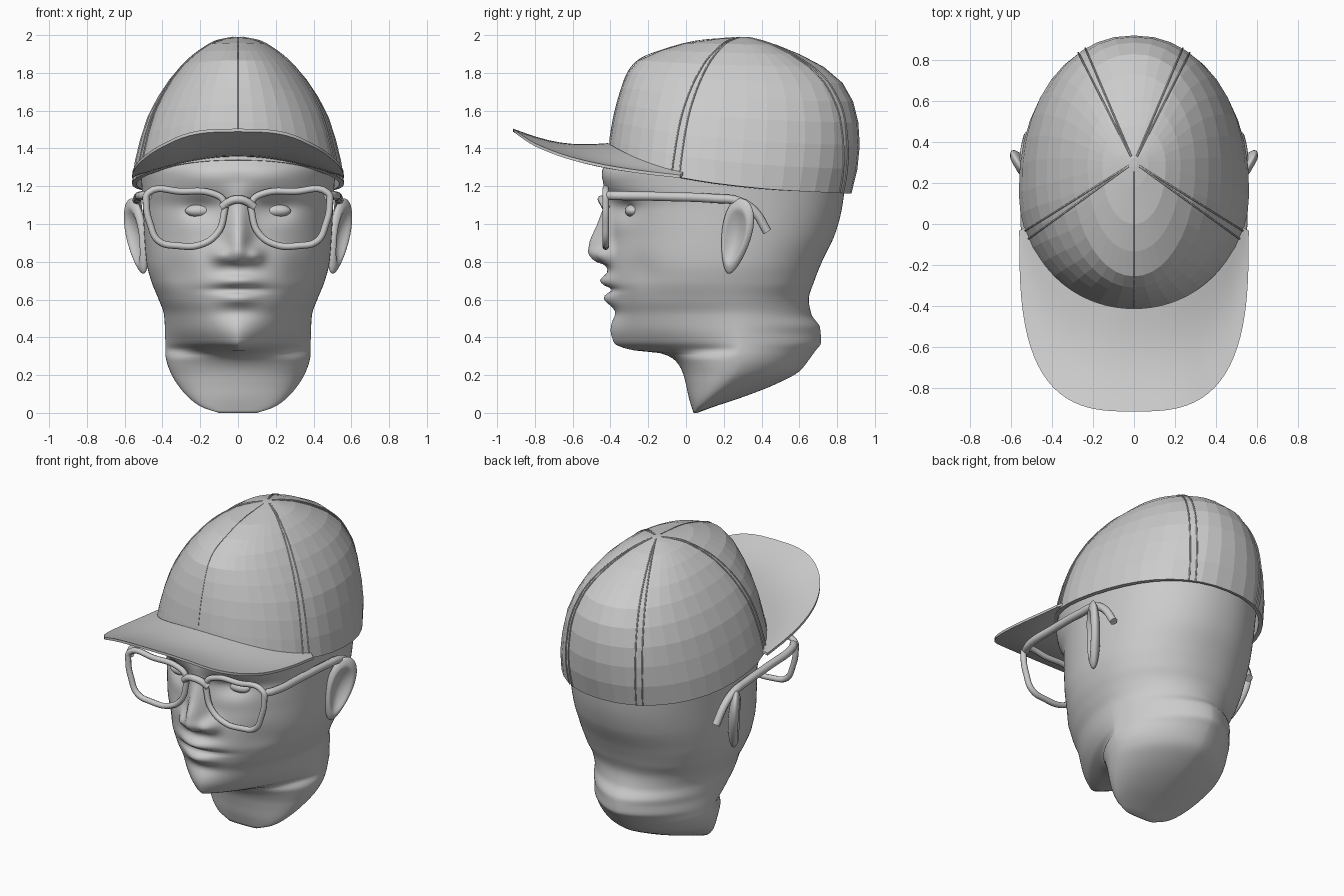
import bpy, bmesh
from math import sin, cos, pi, exp, copysign, sqrt, atan2, radians
from mathutils import Matrix

if "Cube" in bpy.data.objects:
    bpy.data.objects.remove(bpy.data.objects["Cube"])


def interp(table, t):
    """Monotone cubic interpolation of all columns after the first."""
    t = min(max(t, table[0][0]), table[-1][0])
    i = max(k for k in range(len(table) - 1) if table[k][0] <= t)
    h = table[i + 1][0] - table[i][0]
    u = (t - table[i][0]) / h
    out = []
    for c in range(1, len(table[0])):
        def slope(k):
            return (table[k + 1][c] - table[k][c]) / (table[k + 1][0] - table[k][0])

        def tangent(k):
            if k == 0:
                return slope(0)
            if k == len(table) - 1:
                return slope(k - 1)
            a, b = slope(k - 1), slope(k)
            return 2 * a * b / (a + b) if a * b > 0 else 0
        p, q = table[i][c], table[i + 1][c]
        out.append(p * (1 + 2 * u) * (1 - u) ** 2 + tangent(i) * h * u * (1 - u) ** 2
                   + q * u * u * (3 - 2 * u) + tangent(i + 1) * h * u * u * (u - 1))
    return out


def section(yf, yb, hw, yc, nf, nb, a):
    """Point on an egg-shaped slice; angle 0 is the front."""
    c, s = cos(a), sin(a)
    e = 2 / (nf if c > 0 else nb)
    x = copysign(hw * abs(s) ** e, s)
    k = abs(c) ** e
    return x, (yc - (yc - yf) * k if c > 0 else yc + (yb - yc) * k)


def add_mesh(name, bm, smooth=True):
    bmesh.ops.recalc_face_normals(bm, faces=bm.faces)
    me = bpy.data.meshes.new(name)
    bm.to_mesh(me)
    bm.free()
    if smooth:
        me.shade_smooth()
    ob = bpy.data.objects.new(name, me)
    bpy.context.collection.objects.link(ob)
    return ob


def loft(name, rings, caps=(True, True), smooth=True):
    bm = bmesh.new()
    vs = [[bm.verts.new(p) for p in r] for r in rings]
    n = len(rings[0])
    for a, b in zip(vs, vs[1:]):
        for i in range(n):
            bm.faces.new((a[i], a[(i + 1) % n], b[(i + 1) % n], b[i]))
    for use, ring in zip(caps, (vs[0], vs[-1])):
        if use:
            bm.faces.new(ring)
    return add_mesh(name, bm, smooth)


def tube(name, pts, r, cyclic=False):
    cu = bpy.data.curves.new(name, 'CURVE')
    cu.dimensions = '3D'
    cu.bevel_depth, cu.bevel_resolution, cu.resolution_u = r, 2, 6
    cu.use_fill_caps = True
    sp = cu.splines.new('BEZIER')
    sp.bezier_points.add(len(pts) - 1)
    sp.use_cyclic_u = cyclic
    for b, p in zip(sp.bezier_points, pts):
        b.co = p
        b.handle_left_type = b.handle_right_type = 'AUTO'
    ob = bpy.data.objects.new(name, cu)
    bpy.context.collection.objects.link(ob)
    return ob


def bump(x, z, cx, cz, sx, sz):
    return exp(-((x - cx) / sx) ** 2 - ((z - cz) / sz) ** 2)


# Head and neck slices: z, front y, back y, half width, widest y, front roundness
HEAD = [(0, .04, .06, .10, .05, 2), (.03, .03, .14, .19, .08, 2), (.08, .015, .29, .26, .13, 2),
        (.15, 0, .47, .32, .2, 2), (.22, -.02, .60, .36, .26, 2), (.28, -.06, .65, .38, .28, 1.9),
        (.315, -.13, .675, .385, .28, 1.5), (.335, -.30, .69, .385, .28, 1.2),
        (.37, -.375, .715, .385, .28, 1.35), (.45, -.385, .71, .387, .27, 1.65),
        (.52, -.388, .665, .392, .25, 1.8), (.6, -.395, .65, .42, .22, 1.95),
        (.7, -.405, .68, .46, .2, 2), (.8, -.405, .72, .485, .2, 2), (.95, -.39, .79, .497, .2, 2),
        (1.08, -.39, .825, .503, .2, 2), (1.2, -.43, .842, .51, .2, 2.1),
        (1.28, -.44, .85, .515, .2, 2.1), (1.35, -.40, .86, .505, .2, 2.1),
        (1.6, -.33, .84, .41, .22, 2), (1.75, -.26, .72, .29, .24, 2),
        (1.88, -.1, .55, .14, .25, 2), (1.93, .2, .3, .02, .25, 2)]
NOSE = [(.74, 0), (.78, .022), (.805, .08), (.86, .118), (.895, .118), (1.0, .08),
        (1.08, .05), (1.15, .02), (1.22, 0)]


def face_relief(x, z):
    ax = abs(x)
    d = -interp(NOSE, z)[0] * exp(-(x / .06) ** 2)
    d -= .06 * bump(ax, z, .09, .835, .045, .045)        # nostril wings
    d += .045 * bump(ax, z, .2, 1.08, .1, .06)           # eye sockets
    d -= .015 * bump(ax, z, .17, 1.25, .17, .05)         # brows
    d -= .05 * bump(x, z, 0, .70, .12, .035)             # upper lip
    d -= .04 * bump(x, z, 0, .605, .1, .035)             # lower lip
    d += .025 * bump(x, z, 0, .652, .15, .015)           # mouth line
    d += .015 * bump(x, z, 0, .53, .13, .035)            # chin groove
    d -= .015 * bump(x, z, 0, .43, .13, .06)             # chin
    d += .02 * bump(ax, z, .33, .75, .08, .1)            # cheek hollows
    return d


rings = []
for j in range(141):
    z = 1.93 * j / 140
    yf, yb, hw, yc, nf = interp(HEAD, z)
    nb = 1.65 + .5 * min(1, max(0, (z - .42) / .25))     # nape is narrower than the skull
    ring = []
    for i in range(160):
        a = 2 * pi * i / 160
        x, y = section(yf, yb, hw, yc, nf, nb, a)
        y += face_relief(x, z) * min(1, max(0, cos(a) * 3))
        ring.append((x, y, z))
    rings.append(ring)
loft("head", rings)

# Eyes and bowl-shaped ears
for side, sx in (("left", 1), ("right", -1)):
    bm = bmesh.new()
    bmesh.ops.create_uvsphere(bm, u_segments=24, v_segments=16, radius=1)
    bmesh.ops.transform(bm, verts=bm.verts, matrix=Matrix.Translation((sx * .205, -.282, 1.07))
                        @ Matrix.Diagonal((.075, .042, .034, 1)))
    add_mesh("eye_" + side, bm)

    bm = bmesh.new()
    bmesh.ops.create_uvsphere(bm, u_segments=40, v_segments=28, radius=1)
    for v in bm.verts:
        r = sqrt(v.co.y ** 2 + v.co.z ** 2)
        hollow = max(0, 1 - (r / .75) ** 2) if v.co.x > 0 else 0
        v.co = (.04 * v.co.x - .05 * hollow, .108 * v.co.y * (.8 + .25 * v.co.z), .205 * v.co.z)
    turn = Matrix.Rotation(-.2, 4, 'X') @ Matrix.Rotation(.18, 4, 'Y') @ Matrix.Rotation(-.5, 4, 'Z')
    bmesh.ops.transform(bm, verts=bm.verts, matrix=Matrix.Diagonal((sx, 1, 1, 1))
                        @ Matrix.Translation((.535, .265, .935)) @ turn)
    add_mesh("ear_" + side, bm)

# Cap crown slices: z, front y, back y, half width, widest y
CROWN = [(1.14, -.425, .87, .565, .15), (1.25, -.425, .90, .56, .15), (1.4, -.41, .92, .53, .16),
         (1.56, -.385, .91, .482, .18), (1.71, -.345, .855, .402, .2), (1.8, -.31, .775, .335, .22),
         (1.87, -.25, .66, .27, .24), (1.93, -.1, .53, .19, .26), (1.97, .06, .41, .115, .28),
         (1.99, .28, .32, .015, .3)]
RIM = [(-.43, 1.34), (-.05, 1.25), (.2, 1.21), (.5, 1.18), (.9, 1.16)]


def crown_point(a, s):
    base = section(*interp(CROWN, 1.22), 2.05, 2.2, a)
    rim = interp(RIM, base[1])[0]
    z = rim + (1.99 - rim) * sin(s * pi / 2)
    return (*section(*interp(CROWN, z), 2.05, 2.2, a), z)


def seam_point(phi, s, sx):
    """Crown point lying in a straight direction from the top when seen from above."""
    lo, hi = 0, pi
    for _ in range(24):
        mid = (lo + hi) / 2
        x, y, z = crown_point(mid, s)
        if atan2(x, .3 - y) < phi:
            lo = mid
        else:
            hi = mid
    return sx * x, y, z


crown = loft("cap_crown", [[crown_point(2 * pi * i / 40, j / 10) for i in range(40)]
                           for j in range(11)], caps=(False, True), smooth=False)
mod = crown.modifiers.new("thickness", 'SOLIDIFY')
mod.thickness, mod.offset = .025, -1

# Double stitched seams and the faint single front seam
for sx in (1, -1):
    for deg in (56, 155):
        for off in (-1.9, 1.9):
            tube("cap_seam", [seam_point(radians(deg + off), j / 20, sx) for j in range(20)], .004)
tube("cap_front_seam", [crown_point(0, .1 + .9 * j / 18) for j in range(18)], .002)

# Curved brim, thicker where it meets the crown
EDGE = [(-.92, 1.5), (-.8, 1.42), (-.6, 1.345), (-.4, 1.30), (-.2, 1.27), (-.02, 1.25)]
rows = []
for i in range(41):
    u = -1 + i / 20
    xi, yi = section(*interp(CROWN, 1.3), 2.05, 2.2, u * 1.27)
    zi = 1.25 + .17 * (1 - (xi / .56) ** 2)
    xo, yo = section(-.915, 0, .56, -.03, 3, 3, u * pi / 2 * .9999)
    zo = interp(EDGE, yo)[0]
    top, under = [], []
    for j in range(9):
        t = j / 8
        arch = cos(u * pi / 2)
        x, y = xi + (xo - xi) * t, yi + .01 + (yo - yi - .01) * t
        z = zi + (zo - zi) * t - .035 * sin(pi * t) * arch + .008
        top.append((x, y, z))
        under.append((x, y, z - .016 - .055 * (1 - t) * arch))
    rows.append(top + under[::-1])
loft("cap_brim", rows).data.set_sharp_from_angle(angle=radians(40))

# Glasses: rims, temples and bridge
LENS = [(.475, 1.165), (.3, 1.172), (.13, 1.16), (.075, 1.12), (.075, 1.05), (.11, .95),
        (.2, .89), (.32, .885), (.42, .91), (.465, 1.0), (.485, 1.1)]
for side, sx in (("left", 1), ("right", -1)):
    tube("glasses_rim_" + side, [(sx * x, -.425, z) for x, z in LENS], .018, True)
    tube("glasses_temple_" + side, [(sx * x, y, z) for x, y, z in (
        (.475, -.42, 1.15), (.505, -.36, 1.15), (.525, -.1, 1.145), (.532, .15, 1.135),
        (.535, .28, 1.12), (.53, .36, 1.07), (.515, .43, .96))], .024)
tube("glasses_bridge", [(-.085, -.425, 1.09), (-.045, -.44, 1.12), (0, -.447, 1.13),
                        (.045, -.44, 1.12), (.085, -.425, 1.09)], .022)
